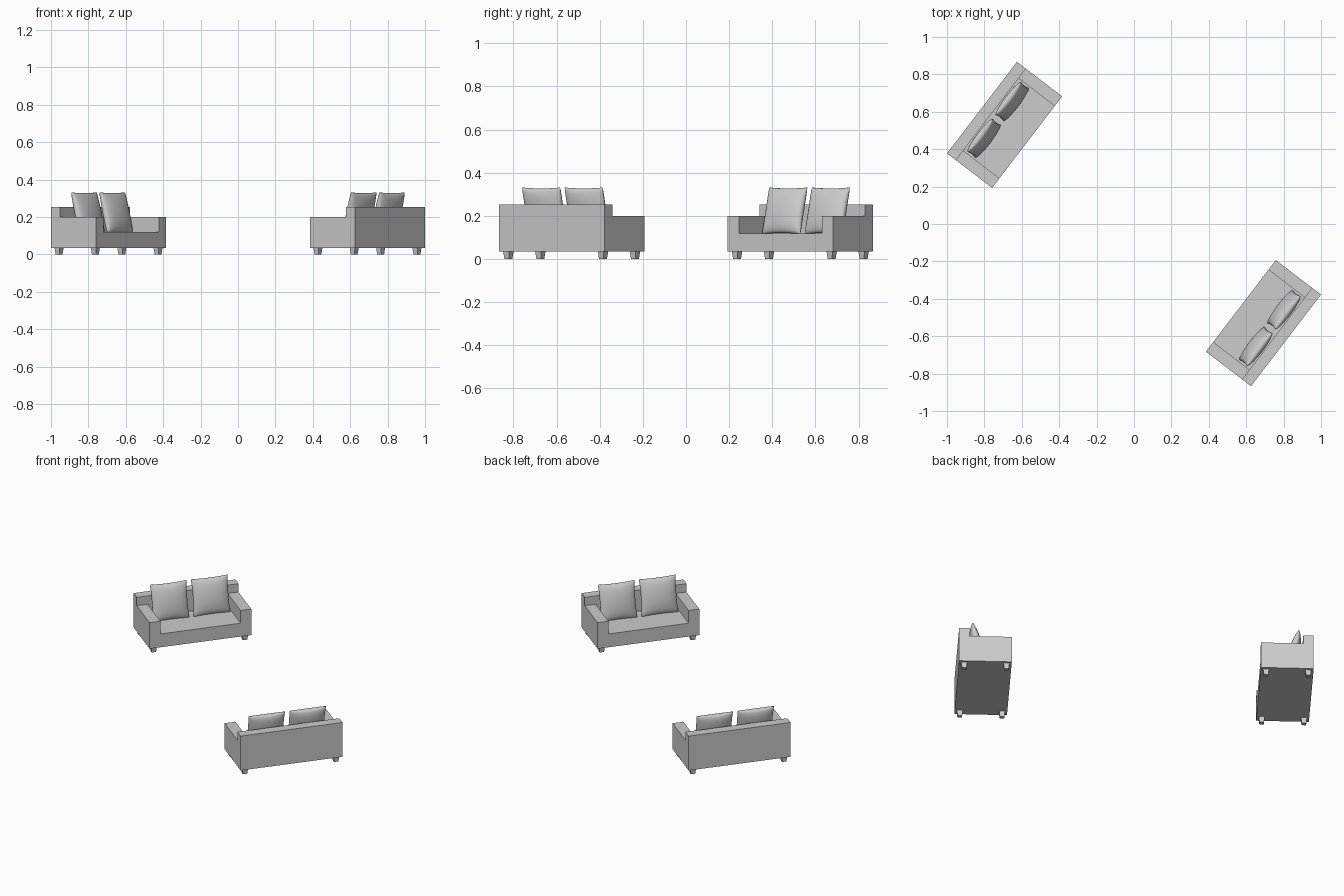
import bpy, bmesh, math
from mathutils import Matrix, Vector

if "Cube" in bpy.data.objects:
    bpy.data.objects.remove(bpy.data.objects["Cube"])

# one grey colour for everything
grey = bpy.data.materials.new("soft_grey")
grey.diffuse_color = (0.604, 0.604, 0.604, 1)
grey.use_nodes = True
grey.node_tree.nodes["Principled BSDF"].inputs["Base Color"].default_value = grey.diffuse_color

W, D = 0.308, 0.152            # half width, half depth of a sofa
BASE, SEAT, ARM, BACK = 0.034, 0.119, 0.2, 0.253
ARM_T, BACK_T = 0.065, 0.06


def to_mesh(bm, name):
    bmesh.ops.recalc_face_normals(bm, faces=bm.faces)
    me = bpy.data.meshes.new(name)
    bm.to_mesh(me)
    bm.free()
    me.materials.append(grey)
    return me


def extrude_profile(name, pts, y0, y1):
    """Extrude an x-z outline along y."""
    bm = bmesh.new()
    face = bm.faces.new([bm.verts.new((x, y0, z)) for x, z in pts])
    ext = bmesh.ops.extrude_face_region(bm, geom=[face])
    bmesh.ops.translate(bm, vec=(0, y1 - y0, 0),
                        verts=[g for g in ext["geom"] if isinstance(g, bmesh.types.BMVert)])
    return to_mesh(bm, name)


def leg_mesh():
    """Square leg, slightly narrower at the floor."""
    bm = bmesh.new()
    bmesh.ops.create_cube(bm, size=1)
    for v in bm.verts:
        s = 0.034 if v.co.z > 0 else 0.026
        v.co = Vector((v.co.x * s, v.co.y * s, (v.co.z + 0.5) * BASE))
    return to_mesh(bm, "leg")


def pillow_mesh(half=0.111, thick=0.034, n=14):
    """Two bulging sheets joined at a seam, with pulled-out corners."""
    bm = bmesh.new()
    for side in (-1, 1):
        grid = bmesh.ops.create_grid(bm, x_segments=n, y_segments=n, size=1)
        for v in grid["verts"]:
            a = math.sin(v.co.x * math.pi / 2)
            b = math.sin(v.co.y * math.pi / 2)
            t = max(0, (1 - a * a) * (1 - b * b)) ** 0.4
            x = a * half * (1 - 0.04 * (1 - b * b))
            z = b * half * (1 - 0.04 * (1 - a * a))
            v.co = Vector((x, side * thick * t, z))
    bmesh.ops.remove_doubles(bm, verts=bm.verts, dist=1e-5)
    me = to_mesh(bm, "pillow")
    me.polygons.foreach_set("use_smooth", [True] * len(me.polygons))
    me.set_sharp_from_angle(angle=math.radians(60))
    return me


# shared part meshes, modelled facing -y
xi = W - ARM_T
seat = extrude_profile("seat_and_arms", [
    (-W, BASE), (W, BASE), (W, ARM), (xi, ARM),
    (xi, SEAT), (-xi, SEAT), (-xi, ARM), (-W, ARM)], -D, D - BACK_T)
back = extrude_profile("backrest", [
    (-W, BASE), (W, BASE), (W, BACK), (-W, BACK)], D - BACK_T, D)
leg, pillow = leg_mesh(), pillow_mesh()


def place(name, me, matrix):
    ob = bpy.data.objects.new(name, me)
    bpy.context.collection.objects.link(ob)
    ob.matrix_world = matrix


def sofa(label, frame):
    place(label + "_seat_and_arms", seat, frame)
    place(label + "_backrest", back, frame)
    for sx, side in ((-1, "left"), (1, "right")):
        # legs
        for sy, end in ((-1, "front"), (1, "back")):
            place(f"{label}_{end}_{side}_leg", leg,
                  frame @ Matrix.Translation((sx * 0.276, sy * 0.122, 0)))
        # cushions leaning on the backrest
        place(f"{label}_{side}_pillow", pillow,
              frame @ Matrix.Translation((sx * 0.124, 0.044, 0.224))
              @ Matrix.Rotation(math.radians(-14), 4, 'X'))


# two sofas facing each other across the centre
first = Matrix.Translation((-0.692, 0.53, 0)) @ Matrix.Rotation(math.radians(52.6), 4, 'Z')
sofa("left_sofa", first)
sofa("right_sofa", Matrix.Rotation(math.pi, 4, 'Z') @ first)
